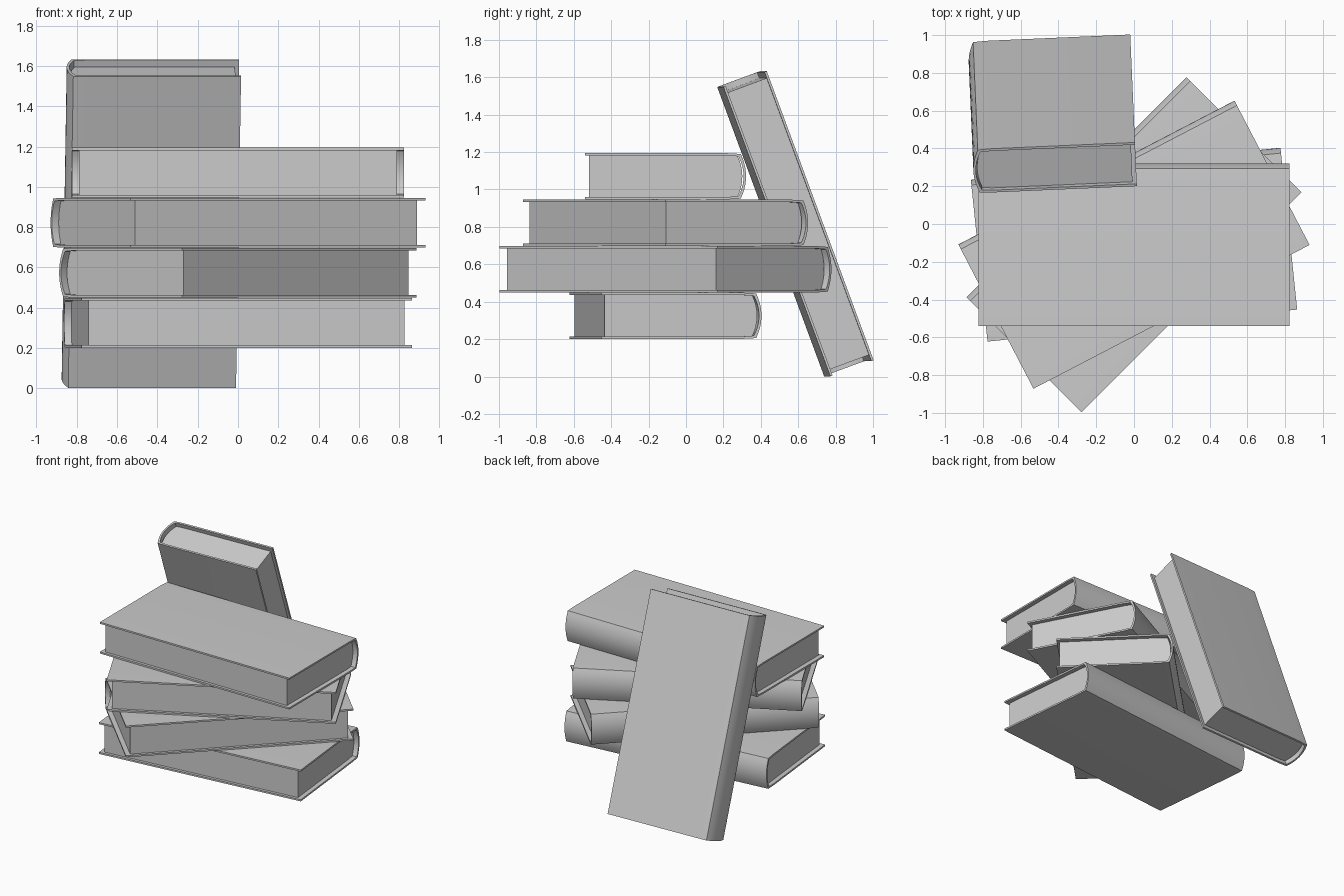
import bpy, bmesh, math
from mathutils import Matrix, Vector

if "Cube" in bpy.data.objects:
    bpy.data.objects.remove(bpy.data.objects["Cube"])

L, H, T = 0.824, 0.1235, 0.013      # half length, half thickness, board thickness
FORE, JOINT, BULGE = -0.43, 0.403, 0.028
N = 10                              # segments across the rounded spine


def spine(y, h, bulge):
    """Shallow arc across the spine, from +h to -h."""
    pts = []
    for i in range(N + 1):
        t = 1 - 2 * i / N
        pts.append((y + bulge * (1 - t * t), h * t))
    return pts


def make_mesh(name, profile, half_len):
    """Extrude a closed (y, z) profile along x."""
    bm = bmesh.new()
    face = bm.faces.new([bm.verts.new((-half_len, y, z)) for y, z in profile])
    ext = bmesh.ops.extrude_face_region(bm, geom=[face])
    verts = [g for g in ext["geom"] if isinstance(g, bmesh.types.BMVert)]
    bmesh.ops.translate(bm, verts=verts, vec=(2 * half_len, 0, 0))
    bmesh.ops.recalc_face_normals(bm, faces=bm.faces)
    mesh = bpy.data.meshes.new(name)
    bm.to_mesh(mesh)
    bm.free()
    return mesh


# Cover: C-shaped case wrapped around the pages, slightly pinched at the hinge
outer = [(FORE, H), (0.33, H)] + spine(JOINT, H - 0.004, BULGE) + [(0.33, -H), (FORE, -H)]
inner = [(FORE, H - T), (0.33, H - T)] + spine(JOINT - T, H - T - 0.004, BULGE) \
    + [(0.33, T - H), (FORE, T - H)]
cover_mesh = make_mesh("cover", outer + inner[::-1], L)

# Page block: set back from the cover on three sides, rounded at the spine
hp = H - T + 0.001
pages = [(-0.408, hp), (0.33, hp)] + spine(JOINT - T - 0.003, hp - 0.004, BULGE - 0.004) \
    + [(0.33, -hp), (-0.408, -hp)]
pages_mesh = make_mesh("pages", pages, 0.789)


def add_book(name, matrix):
    for part, mesh in (("cover", cover_mesh), ("pages", pages_mesh)):
        ob = bpy.data.objects.new(f"{name}_{part}", mesh.copy())
        bpy.context.collection.objects.link(ob)
        ob.matrix_world = matrix
        bpy.ops.object.select_all(action='DESELECT')
        ob.select_set(True)
        bpy.context.view_layer.objects.active = ob
        bpy.ops.object.shade_smooth_by_angle(angle=math.radians(30))


# Stack of four books, each turned about the same axis
for i, angle in enumerate((5.9, 45, 27.5, 0)):
    place = Matrix.Translation((0, -0.11, 0.325 + 0.2485 * i))
    add_book(f"stacked_book_{i + 1}", place @ Matrix.Rotation(math.radians(angle), 4, 'Z'))

# Book leaning on the back of the stack, spine to the left
a = math.radians(20.3)
axes = Matrix((Vector((0, -math.sin(a), math.cos(a))),
               Vector((-1, 0, 0)),
               Vector((0, -math.cos(a), -math.sin(a))))).transposed().to_4x4()
lean = Matrix.Translation((-0.432, 0.583, 0.817)) @ Matrix.Rotation(math.radians(2.5), 4, 'Z') @ axes
add_book("leaning_book", lean)
